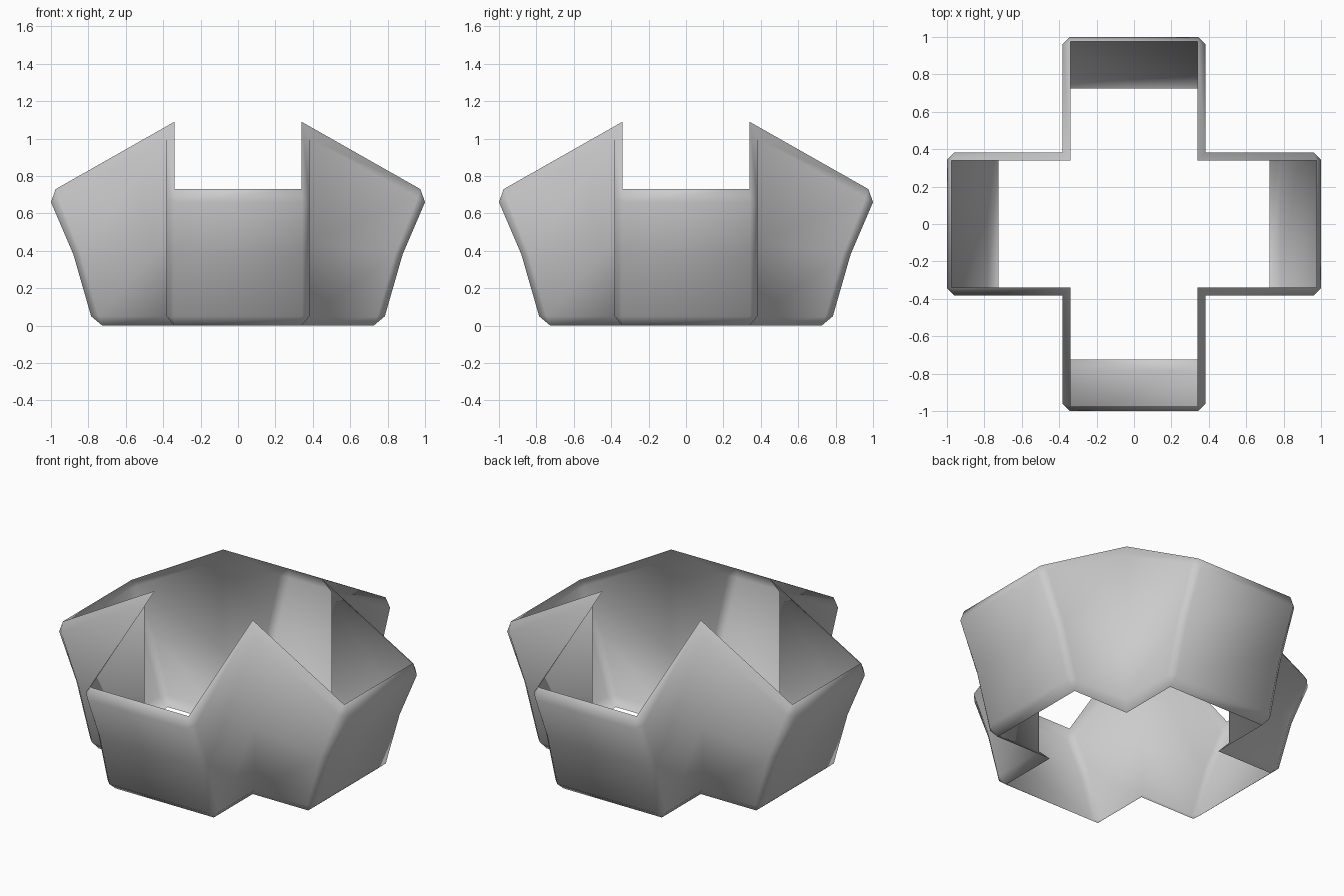
import bpy, bmesh
from math import pi
from mathutils import Matrix, Vector

cube = bpy.data.objects.get("Cube")
if cube:
    bpy.data.objects.remove(cube, do_unlink=True)

grey = bpy.data.materials.new("plain_grey")
grey.use_nodes = True
colour = (0.6, 0.6, 0.6, 1)
grey.diffuse_color = colour
grey.node_tree.nodes["Principled BSDF"].inputs["Base Color"].default_value = colour

# Rings of the cross-shaped wall, bottom to top:
# arm half width, inner corner height, arm reach, arm end height, corner chamfer
RINGS = [
    (0.34, 0.00, 0.725, 0.00, 0.00),
    (0.382, 0.05, 0.785, 0.05, 0.04),
    (0.382, 0.45, 0.88, 0.38, 0.04),
    (0.382, 1.00, 1.00, 0.66, 0.04),
    (0.34, 1.09, 0.975, 0.73, 0.00),
]


def ring_points(width, corner_z, reach, end_z, chamfer):
    """One closed cross outline, made from a single arm turned four times."""
    slope = (corner_z - end_z) / (reach - width)
    side_z = end_z + slope * chamfer
    arm = [
        (width, width, corner_z),
        (width, reach - chamfer, side_z),
        (width - chamfer, reach, end_z),
        (chamfer - width, reach, end_z),
        (-width, reach - chamfer, side_z),
    ]
    return [Matrix.Rotation(i * pi / 2, 3, 'Z') @ Vector(p)
            for i in range(4) for p in arm]


# Skin the rings into a single open wall
bm = bmesh.new()
rings = [[bm.verts.new(p) for p in ring_points(*r)] for r in RINGS]
for low, high in zip(rings, rings[1:]):
    for i in range(len(low)):
        j = (i + 1) % len(low)
        bm.faces.new((low[i], low[j], high[j], high[i]))
bmesh.ops.remove_doubles(bm, verts=bm.verts, dist=0.0001)
for face in bm.faces:
    face.smooth = True

mesh = bpy.data.meshes.new("cross_shaped_wall")
bm.to_mesh(mesh)
bm.free()
mesh.materials.append(grey)
wall = bpy.data.objects.new("cross_shaped_wall", mesh)
bpy.context.collection.objects.link(wall)
